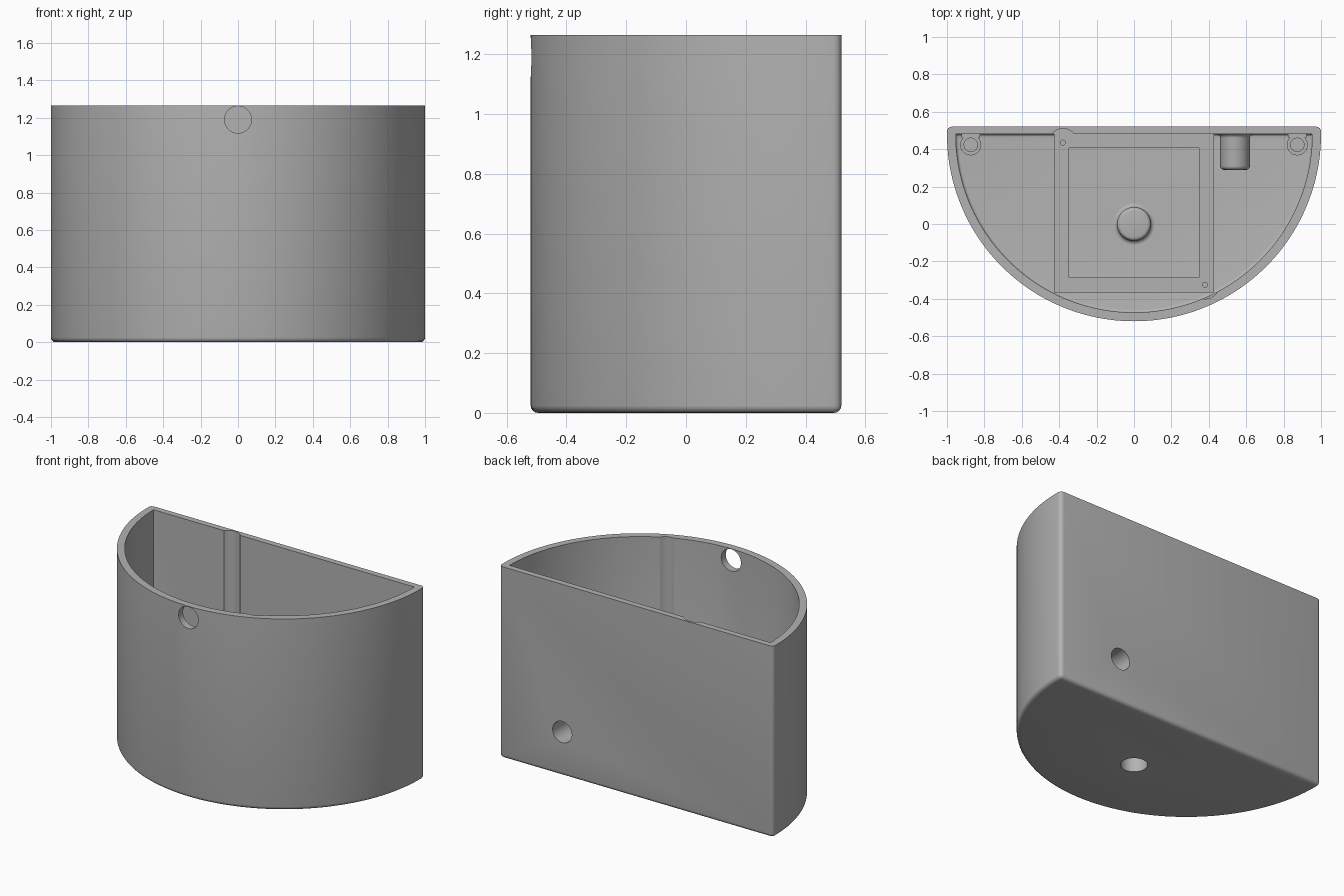
import bpy, bmesh, math
from mathutils import Matrix, Vector

if "Cube" in bpy.data.objects:
    bpy.data.objects.remove(bpy.data.objects["Cube"], do_unlink=True)

HEIGHT, FLOOR = 1.265, 0.05
BACK, ARC_Y = 0.52, 0.48          # back face, centre of the curved front
WALL = 0.047
FRAME_TOP = 0.17

grey = bpy.data.materials.new("plain grey")
grey.use_nodes = True
grey.diffuse_color = (0.45, 0.45, 0.45, 1)
grey.node_tree.nodes["Principled BSDF"].inputs["Base Color"].default_value = grey.diffuse_color


def finish(name, bm):
    bmesh.ops.recalc_face_normals(bm, faces=bm.faces)
    mesh = bpy.data.meshes.new(name)
    bm.to_mesh(mesh)
    bm.free()
    mesh.materials.append(grey)
    obj = bpy.data.objects.new(name, mesh)
    bpy.context.collection.objects.link(obj)
    return obj


def activate(obj):
    bpy.ops.object.select_all(action='DESELECT')
    obj.select_set(True)
    bpy.context.view_layer.objects.active = obj


def smooth(obj):
    activate(obj)
    bpy.ops.object.shade_smooth_by_angle(angle=math.radians(35))


def cut(obj, cutter):
    mod = obj.modifiers.new("cut", 'BOOLEAN')
    mod.operation, mod.solver, mod.object = 'DIFFERENCE', 'EXACT', cutter
    activate(obj)
    bpy.ops.object.modifier_apply(modifier=mod.name)
    bpy.data.objects.remove(cutter, do_unlink=True)


def half_round(name, radius, back, z0, z1, bevel):
    """Flat-backed half cylinder with softened lower and back edges."""
    n = 96
    pts = [(radius, back)] if back > ARC_Y else []
    pts += [(radius * math.cos(math.pi * i / n), ARC_Y - radius * math.sin(math.pi * i / n))
            for i in range(n + 1)]
    if back > ARC_Y:
        pts.append((-radius, back))
    bm = bmesh.new()
    face = bm.faces.new([bm.verts.new((x, y, z0)) for x, y in pts])
    ext = bmesh.ops.extrude_face_region(bm, geom=[face])
    top = [v for v in ext["geom"] if isinstance(v, bmesh.types.BMVert)]
    bmesh.ops.translate(bm, verts=top, vec=(0, 0, z1 - z0))
    edges = []
    for e in bm.edges:
        a, b = (v.co for v in e.verts)
        low = max(a.z, b.z) < z0 + 0.001
        corner = abs(a.z - b.z) > 0.1 and min(a.y, b.y) > back - 0.001
        if low or (corner and back > ARC_Y):
            edges.append(e)
    bmesh.ops.bevel(bm, geom=edges, offset=bevel, segments=4, affect='EDGES', profile=0.5)
    return finish(name, bm)


def cylinder(name, radius, start, end):
    start, end = Vector(start), Vector(end)
    axis = end - start
    bm = bmesh.new()
    turn = axis.to_track_quat('Z', 'Y').to_matrix().to_4x4()
    bmesh.ops.create_cone(bm, cap_ends=True, segments=48, radius1=radius, radius2=radius,
                          depth=axis.length,
                          matrix=Matrix.Translation((start + end) / 2) @ turn)
    return finish(name, bm)


def box(name, x, y, z):
    bm = bmesh.new()
    bmesh.ops.create_cube(bm, size=1)
    for v in bm.verts:
        v.co = [lo + (c + 0.5) * (hi - lo) for c, (lo, hi) in zip(v.co, (x, y, z))]
    return finish(name, bm)


def lathe(name, profile, place):
    """Revolve (radius, height) points about the local z axis."""
    bm = bmesh.new()
    verts = [bm.verts.new((r, 0, h)) for r, h in profile]
    edges = [bm.edges.new(p) for p in zip(verts, verts[1:])]
    bmesh.ops.spin(bm, geom=verts + edges, cent=(0, 0, 0), axis=(0, 0, 1),
                   angle=math.tau, steps=48)
    bmesh.ops.remove_doubles(bm, verts=bm.verts, dist=0.0001)
    bmesh.ops.transform(bm, matrix=place, verts=bm.verts)
    obj = finish(name, bm)
    smooth(obj)
    return obj


def blind_cup(name, outer, hole, length, place):
    """Closed sleeve with a base fillet and a rounded end."""
    f = 0.02
    steps = [math.pi / 2 * i / 4 for i in range(5)]
    prof = [(outer + f - f * math.sin(a), f - f * math.cos(a)) for a in steps]
    prof += [(outer - f + f * math.cos(a), length - f + f * math.sin(a)) for a in steps]
    prof += [(0, length), (0, length - 0.025), (hole, length - 0.025), (hole, 0)]
    return lathe(name, prof, place)


# Shell: outer body, cavity and the three round openings
shell = half_round("shell", 1.0, BACK, 0, HEIGHT, 0.025)
cut(shell, half_round("cavity", 1 - WALL, ARC_Y, FLOOR, HEIGHT + 0.2, 0.015))
cut(shell, cylinder("cable_cutter", 0.072, (0, -0.7, 1.19), (0, -0.3, 1.19)))
cut(shell, cylinder("floor_cutter", 0.08, (0, 0, -0.1), (0, 0, 0.1)))
cut(shell, cylinder("back_cutter", 0.07, (0.54, 0.4, 0.29), (0.54, 0.6, 0.29)))

# Screwdriver clearance grooves above the two frame screws
screws = [(-0.38, 0.435), (0.38, -0.325)]
for x, y in screws:
    cut(shell, cylinder("groove_cutter", 0.075, (x, y, FRAME_TOP), (x, y, HEIGHT + 0.1)))
smooth(shell)

# Raised square frame on the floor
frame = box("mounting_frame", (-0.427, 0.427), (-0.365, ARC_Y), (FLOOR - 0.01, FRAME_TOP))
cut(frame, box("frame_cutter", (-0.347, 0.347), (-0.287, 0.407), (0, 0.3)))
for x, y in screws:
    cut(frame, cylinder("screw_cutter", 0.013, (x, y, 0.08), (x, y, 0.3)))
smooth(frame)

# Blind sleeves behind the floor and back openings
blind_cup("floor_sleeve", 0.09, 0.08, 0.19, Matrix.Translation((0, 0, FLOOR)))
blind_cup("back_sleeve", 0.08, 0.07, 0.19,
          Matrix.Translation((0.54, ARC_Y, 0.29)) @ Matrix.Rotation(math.pi / 2, 4, 'X'))

# Corner screw posts with a web to the back wall
POST = 0.3
for side, label in ((1, "left"), (-1, "right")):
    x = 0.873 * side
    lathe(label + "_post",
          [(0.056, FLOOR), (0.056, POST), (0.036, POST), (0.036, 0.1), (0, 0.1)],
          Matrix.Translation((x, 0.423, 0)))
    box(label + "_post_web", (x - 0.05, x + 0.05), (0.462, ARC_Y + 0.005),
        (FLOOR - 0.01, POST - 0.002))
